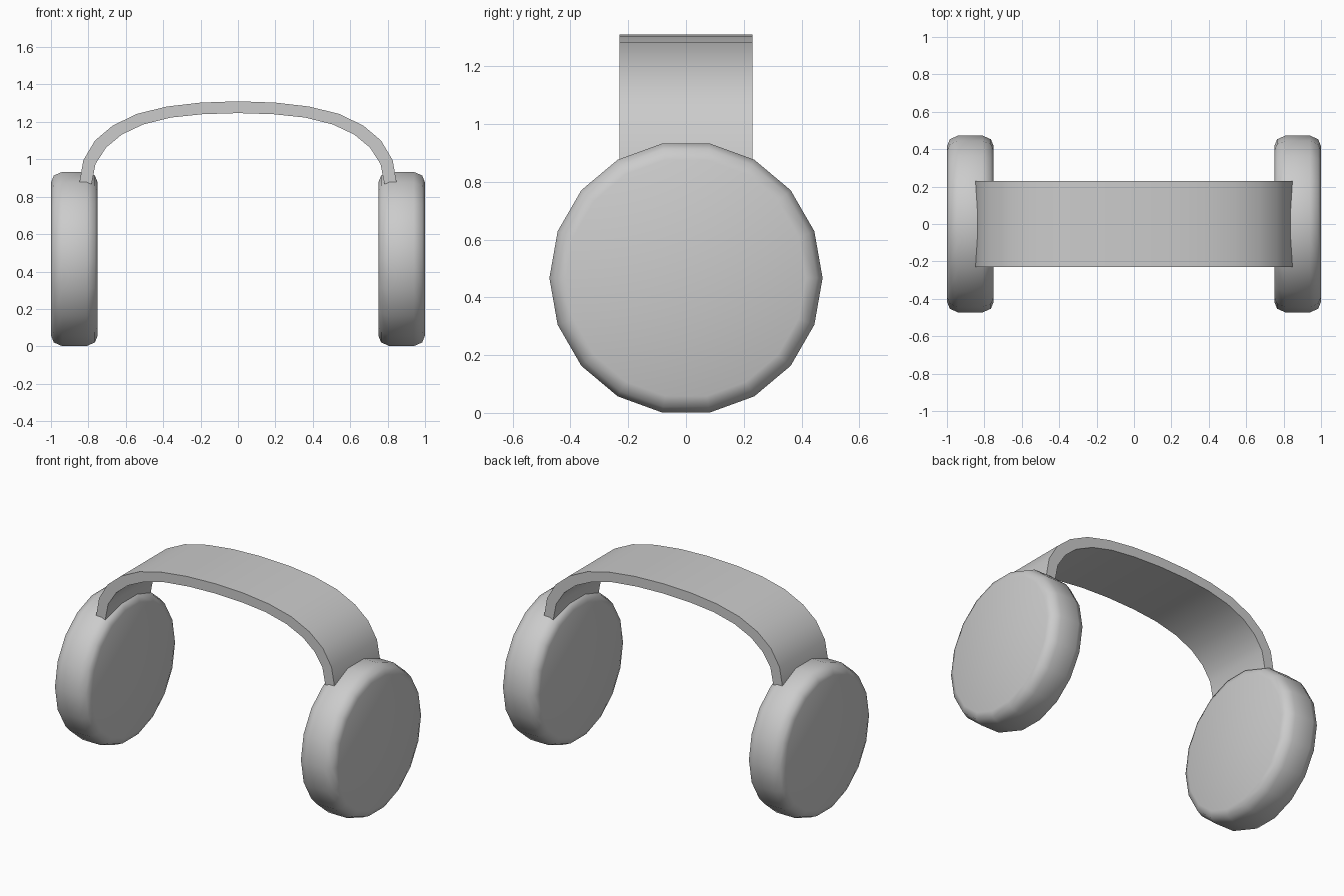
import bpy, bmesh, math

if "Cube" in bpy.data.objects:
    bpy.data.objects.remove(bpy.data.objects["Cube"])


def smooth(obj, degrees):
    bpy.ops.object.select_all(action='DESELECT')
    obj.select_set(True)
    bpy.context.view_layer.objects.active = obj
    bpy.ops.object.shade_smooth_by_angle(angle=math.radians(degrees))


# Ear cups: 18-sided discs turned around the x axis with rounded rims
def ear_cup(name, side):
    profile = [(0.75, 0.415), (0.765, 0.453), (0.81, 0.473),
               (0.94, 0.473), (0.985, 0.453), (1.0, 0.415)]
    bm = bmesh.new()
    n = 18
    rings = [[bm.verts.new((side * x, r * math.cos(2 * math.pi * i / n),
                            0.467 + r * math.sin(2 * math.pi * i / n)))
              for i in range(n)] for x, r in profile]
    for a, b in zip(rings, rings[1:]):
        for i in range(n):
            j = (i + 1) % n
            bm.faces.new((a[i], a[j], b[j], b[i]))
    bm.faces.new(rings[0])
    bm.faces.new(rings[-1])
    bmesh.ops.recalc_face_normals(bm, faces=bm.faces)
    mesh = bpy.data.meshes.new(name)
    bm.to_mesh(mesh)
    bm.free()
    obj = bpy.data.objects.new(name, mesh)
    bpy.context.collection.objects.link(obj)
    smooth(obj, 50)


ear_cup("right_ear_cup", 1)
ear_cup("left_ear_cup", -1)

# Headband: arched strip, outer and inner half profiles mirrored in x
outer = [(0, 1.31), (0.2, 1.303), (0.38, 1.282), (0.54, 1.243),
         (0.67, 1.18), (0.765, 1.10), (0.827, 0.995), (0.848, 0.876)]
inner = [(0, 1.247), (0.19, 1.241), (0.36, 1.223), (0.505, 1.187),
         (0.622, 1.132), (0.705, 1.063), (0.762, 0.975), (0.783, 0.868)]


def full(half):
    return [(-x, z) for x, z in half[:0:-1]] + half


bm = bmesh.new()
sections = []
for (xo, zo), (xi, zi) in zip(full(outer), full(inner)):
    sections.append([bm.verts.new(p) for p in (
        (xo, -0.231, zo), (xo, 0.231, zo), (xi, 0.231, zi), (xi, -0.231, zi))])
for a, b in zip(sections, sections[1:]):
    for i in range(4):
        j = (i + 1) % 4
        bm.faces.new((a[i], a[j], b[j], b[i]))
bm.faces.new(sections[0])
bm.faces.new(sections[-1])
bmesh.ops.recalc_face_normals(bm, faces=bm.faces)
mesh = bpy.data.meshes.new("headband")
bm.to_mesh(mesh)
bm.free()
band = bpy.data.objects.new("headband", mesh)
bpy.context.collection.objects.link(band)
smooth(band, 40)
